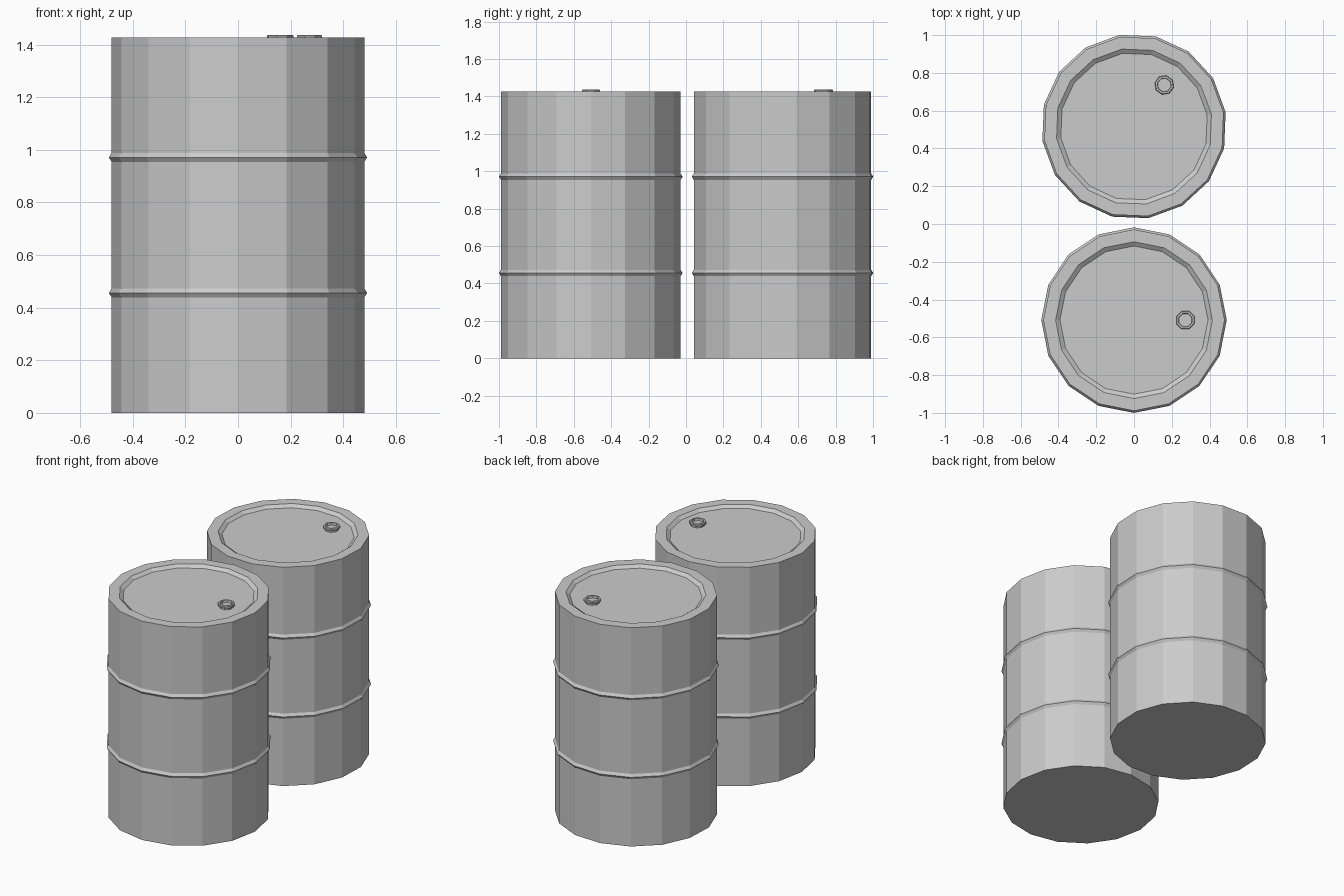
import bpy
import bmesh
from math import cos, sin, pi, radians
from mathutils import Matrix

default = bpy.data.objects.get("Cube")
if default:
    bpy.data.objects.remove(default, do_unlink=True)

# Painted steel
steel = bpy.data.materials.new("grey_steel")
steel.use_nodes = True
grey = (0.6, 0.6, 0.6, 1)
steel.diffuse_color = grey
steel.node_tree.nodes["Principled BSDF"].inputs["Base Color"].default_value = grey

RADIUS, HEIGHT, FLOOR = 0.48, 1.427, 1.41


def lathe(name, profile, sides, matrix, cap_bottom=True):
    """Revolve (radius, z) points round z and cap the ends."""
    bm = bmesh.new()
    rings = [[bm.verts.new((r * cos(2 * pi * i / sides), r * sin(2 * pi * i / sides), z))
              for i in range(sides)] for r, z in profile]
    for low, high in zip(rings, rings[1:]):
        for i in range(sides):
            j = (i + 1) % sides
            bm.faces.new((low[i], low[j], high[j], high[i]))
    bm.faces.new(rings[-1])
    if cap_bottom:
        bm.faces.new(rings[0][::-1])
    mesh = bpy.data.meshes.new(name)
    bm.to_mesh(mesh)
    bm.free()
    mesh.materials.append(steel)
    obj = bpy.data.objects.new(name, mesh)
    obj.matrix_world = matrix
    bpy.context.collection.objects.link(obj)
    return obj


def hoop(z):
    """Raised V-shaped rib in the drum wall."""
    return [(RADIUS, z - 0.017), (RADIUS + 0.011, z), (RADIUS, z + 0.017)]


# Drum wall, two ribs, flat rim and shallow recessed lid
drum = [(RADIUS, 0), *hoop(0.456), *hoop(0.971),
        (RADIUS, HEIGHT), (0.415, HEIGHT), (0.392, FLOOR)]

# Filler cap: narrow neck, wider lip and sunken centre
cap = [(0.043, FLOOR), (0.043, FLOOR + 0.008), (0.052, FLOOR + 0.013),
       (0.052, FLOOR + 0.023), (0.048, FLOOR + 0.027),
       (0.038, FLOOR + 0.027), (0.036, FLOOR + 0.012)]

for side, y, turn in (("front", -0.509, 0), ("back", 0.516, 53.9)):
    place = Matrix.Translation((0, y, 0)) @ Matrix.Rotation(radians(turn), 4, "Z")
    lathe(side + "_drum", drum, 16, place)
    lathe(side + "_filler_cap", cap, 8,
          place @ Matrix.Translation((0.272, 0, 0)) @ Matrix.Rotation(pi / 8, 4, "Z"),
          cap_bottom=False)
